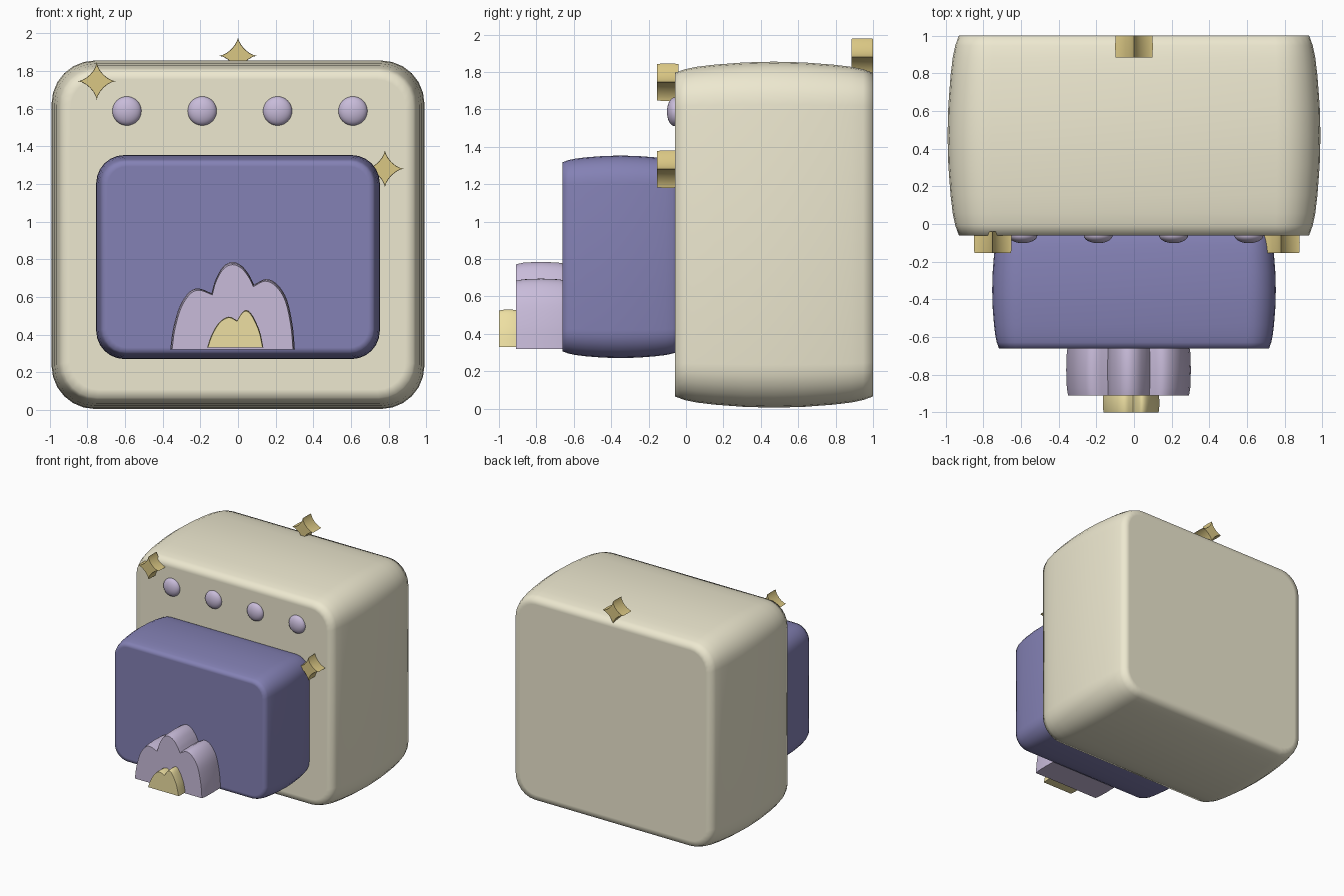
import bpy, bmesh, math
from mathutils import Vector

if "Cube" in bpy.data.objects:
    bpy.data.objects.remove(bpy.data.objects["Cube"])


def material(name, rgb):
    m = bpy.data.materials.new(name)
    m.diffuse_color = (*rgb, 1)
    m.use_nodes = True
    m.node_tree.nodes["Principled BSDF"].inputs["Base Color"].default_value = m.diffuse_color
    return m


CREAM = material("cream", (0.85, 0.81, 0.63))
BLUE = material("dusk_blue", (0.23, 0.22, 0.46))
LILAC = material("lilac", (0.58, 0.50, 0.70))
YELLOW = material("pale_yellow", (0.85, 0.74, 0.36))
GOLD = material("gold", (0.70, 0.57, 0.23))


def loft(name, rings, mat, angle):
    """Skin equal-length rings of points and cap both ends."""
    bm = bmesh.new()
    loops = [[bm.verts.new(p) for p in ring] for ring in rings]
    for a, b in zip(loops, loops[1:]):
        for i in range(len(a)):
            j = (i + 1) % len(a)
            bm.faces.new((a[i], a[j], b[j], b[i]))
    bm.faces.new(loops[0])
    bm.faces.new(loops[-1])
    bmesh.ops.recalc_face_normals(bm, faces=bm.faces)
    mesh = bpy.data.meshes.new(name)
    bm.to_mesh(mesh)
    bm.free()
    mesh.materials.append(mat)
    mesh.shade_smooth()
    mesh.set_sharp_from_angle(angle=math.radians(angle))
    obj = bpy.data.objects.new(name, mesh)
    bpy.context.collection.objects.link(obj)
    return obj


def rounded_ring(hw, z0, z1, radius, inset, y, seg=6):
    r = radius - inset * 0.8
    cx, lo, hi = hw - inset - r, z0 + inset + r, z1 - inset - r
    pts = []
    for k, (x, z) in enumerate([(cx, hi), (-cx, hi), (-cx, lo), (cx, lo)]):
        for i in range(seg + 1):
            t = math.pi / 2 * (k + i / seg)
            pts.append((x + r * math.cos(t), y, z + r * math.sin(t)))
    return pts


def pillow_box(name, hw, z0, z1, radius, y0, y1, bulge, mat):
    """Rounded box whose sides bulge between flat front and back faces."""
    # (depth fraction, inset as a share of the bulge)
    profile = [(0, 1.7), (0, 1), (0.05, 0.68), (0.11, 0.46), (0.2, 0.27),
               (0.35, 0.07), (0.5, 0)]
    profile += [(1 - t, s) for t, s in reversed(profile[:-1])]
    rings = [rounded_ring(hw, z0, z1, radius, s * bulge, y0 + t * (y1 - y0))
             for t, s in profile]
    return loft(name, rings, mat, 100)


def soft_slab(name, outline, pivot, y0, y1, mat, angle=40):
    """Extrude an x-z outline along y, slightly narrower at both ends."""
    rings = []
    for t, s in [(0, 0.97), (0.15, 0.99), (0.5, 1), (0.85, 0.99), (1, 0.97)]:
        rings.append([(pivot[0] + (x - pivot[0]) * s, y0 + t * (y1 - y0),
                       pivot[1] + (z - pivot[1]) * s) for x, z in outline])
    return loft(name, rings, mat, angle)


def smooth_lobes(lobes, steps=4):
    """Spline through each lobe; lobes meet in sharp valleys."""
    out = []
    for lobe in lobes:
        p = [Vector(q) for q in lobe]
        p = [2 * p[0] - p[1]] + p + [2 * p[-1] - p[-2]]
        for a, b, c, d in zip(p, p[1:], p[2:], p[3:]):
            for i in range(steps):
                t = i / steps
                out.append(tuple(0.5 * (2 * b + (c - a) * t
                                        + (2 * a - 5 * b + 4 * c - d) * t * t
                                        + (3 * b - a - 3 * c + d) * t ** 3)))
    out.append(lobes[-1][-1])
    return out


# Oven body and protruding door
pillow_box("oven_body", 0.99, 0.005, 1.855, 0.23, -0.06, 1.0, 0.06, CREAM)
pillow_box("oven_door", 0.753, 0.27, 1.353, 0.15, -0.66, -0.04, 0.036, BLUE)

# Row of flattened knobs
for i in range(4):
    bpy.ops.mesh.primitive_uv_sphere_add(segments=32, ring_count=16, radius=1,
                                         location=(-0.59 + 0.4 * i, -0.06, 1.587))
    knob = bpy.context.object
    knob.name = f"knob_{i + 1}"
    knob.scale = (0.077, 0.042, 0.077)
    knob.data.materials.append(LILAC)
    bpy.ops.object.shade_smooth()

# Outer and inner flames
outer = [[(-0.36, 0.32), (-0.345, 0.43), (-0.31, 0.55), (-0.26, 0.625),
          (-0.21, 0.645), (-0.14, 0.62)],
         [(-0.14, 0.62), (-0.12, 0.69), (-0.08, 0.76), (-0.03, 0.785),
          (0.02, 0.765), (0.06, 0.715), (0.085, 0.665)],
         [(0.085, 0.665), (0.15, 0.695), (0.21, 0.665), (0.26, 0.585),
          (0.29, 0.45), (0.302, 0.32)]]
inner = [[(-0.165, 0.33), (-0.14, 0.4), (-0.1, 0.465), (-0.05, 0.495), (-0.005, 0.475)],
         [(-0.005, 0.475), (0.02, 0.515), (0.045, 0.53), (0.075, 0.505),
          (0.115, 0.42), (0.135, 0.33)]]
soft_slab("outer_flame", smooth_lobes(outer), (-0.03, 0.32), -0.91, -0.64, LILAC)
soft_slab("inner_flame", smooth_lobes(inner), (-0.015, 0.33), -1.0, -0.9, YELLOW)

# Four-pointed sparkles
for i, (cx, cz, y0) in enumerate([(-0.75, 1.745, -0.155), (0.78, 1.28, -0.155),
                                  (0, 1.88, 0.885)]):
    star = []
    for k in range(32):
        t = 2 * math.pi * k / 32
        c, s = math.cos(t), math.sin(t)
        star.append((cx + 0.1 * c ** 3, cz + 0.1 * s ** 3))
    soft_slab(f"sparkle_{i + 1}", star, (cx, cz), y0, y0 + 0.115, GOLD)
